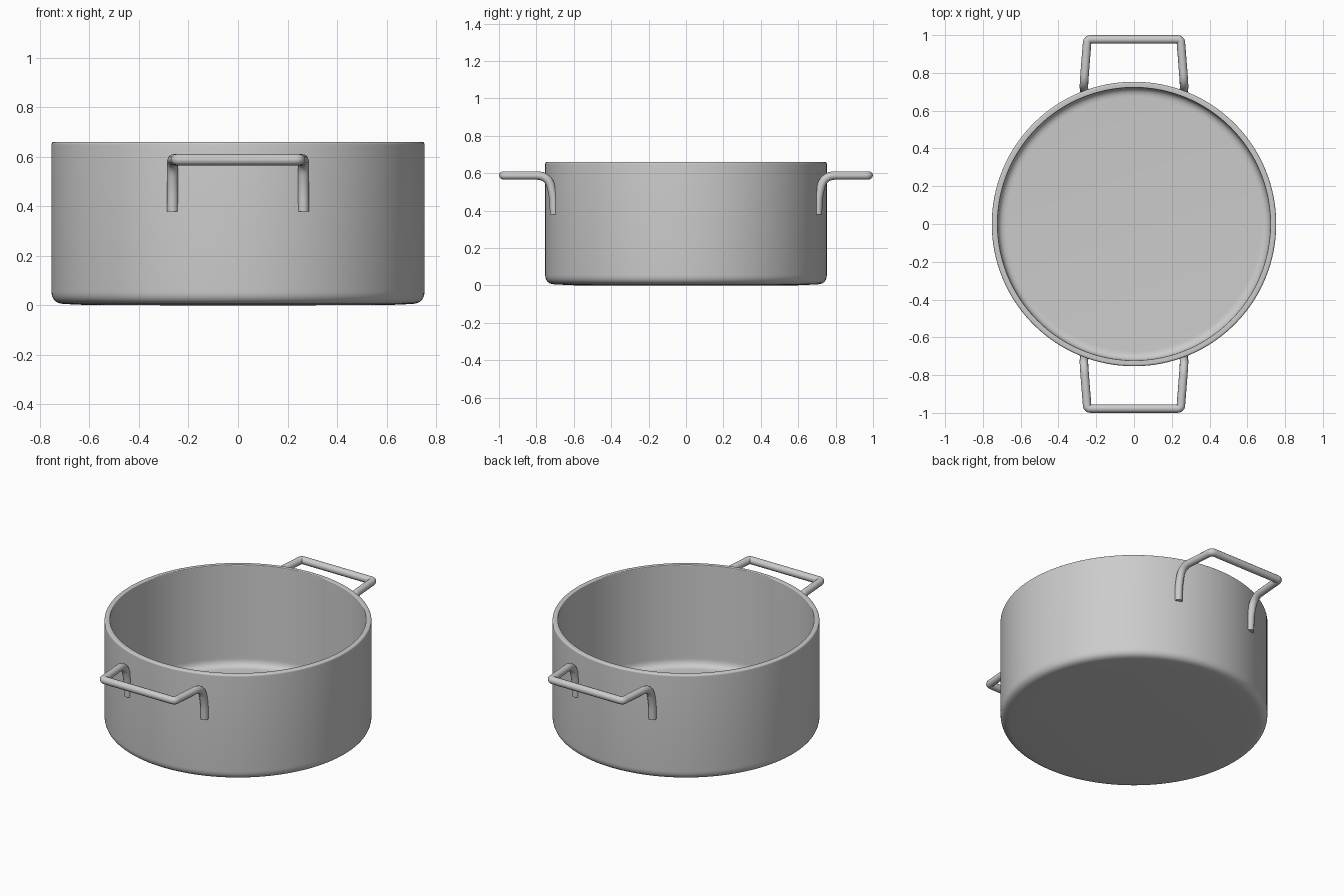
import bpy, bmesh, math
from mathutils import Vector

if "Cube" in bpy.data.objects:
    bpy.data.objects.remove(bpy.data.objects["Cube"])


def fillet(points, radii, steps=8):
    """Round each inner corner of a path; the radius is the cut-back length."""
    pts = [Vector(p) for p in points]
    out = [pts[0]]
    for i in range(1, len(pts) - 1):
        p, r = pts[i], radii[i]
        if r == 0:
            out.append(p)
            continue
        a = p + (pts[i - 1] - p).normalized() * r
        b = p + (pts[i + 1] - p).normalized() * r
        for k in range(steps + 1):
            t = k / steps
            out.append(a * (1 - t) ** 2 + p * 2 * t * (1 - t) + b * t * t)
    return out + [pts[-1]]


def smooth(obj, angle):
    bpy.ops.object.select_all(action='DESELECT')
    obj.select_set(True)
    bpy.context.view_layer.objects.active = obj
    bpy.ops.object.shade_smooth_by_angle(angle=math.radians(angle))


# Pot body: a turned profile, from outside base centre over the rim to the inside floor
profile = fillet(
    [(0, 0, 0), (0.60, 0, 0.001), (0.753, 0, 0.008), (0.753, 0, 0.66),
     (0.722, 0, 0.66), (0.722, 0, 0.03), (0, 0, 0.03)],
    [0, 0, 0.05, 0.012, 0.006, 0.05, 0])
bm = bmesh.new()
verts = [bm.verts.new(p) for p in profile]
edges = [bm.edges.new(pair) for pair in zip(verts, verts[1:])]
bmesh.ops.spin(bm, geom=verts + edges, cent=(0, 0, 0), axis=(0, 0, 1),
               angle=math.tau, steps=128)
bmesh.ops.remove_doubles(bm, verts=bm.verts, dist=0.0002)
bmesh.ops.recalc_face_normals(bm, faces=bm.faces)
mesh = bpy.data.meshes.new("pot_body")
bm.to_mesh(mesh)
bm.free()
body = bpy.data.objects.new("pot_body", mesh)
bpy.context.collection.objects.link(body)
smooth(body, 40)


# Handles: a bent rod with two feet against the wall
def handle(name, side):
    half = [(0.264, 0.705, 0.38), (0.264, 0.708, 0.47),
            (0.266, 0.735, 0.588), (0.247, 0.977, 0.588)]
    path = half + [(-x, y, z) for x, y, z in reversed(half)]
    radii = [0, 0.035, 0.065, 0.018, 0.018, 0.065, 0.035, 0]
    pts = fillet([(x * side, y * side, z) for x, y, z in path], radii)
    curve = bpy.data.curves.new(name, 'CURVE')
    curve.dimensions = '3D'
    curve.bevel_depth = 0.0225
    curve.bevel_resolution = 4
    curve.use_fill_caps = True
    spline = curve.splines.new('POLY')
    spline.points.add(len(pts) - 1)
    for sp, p in zip(spline.points, pts):
        sp.co = (*p, 1)
    obj = bpy.data.objects.new(name, curve)
    bpy.context.collection.objects.link(obj)
    bpy.ops.object.select_all(action='DESELECT')
    obj.select_set(True)
    bpy.context.view_layer.objects.active = obj
    bpy.ops.object.convert(target='MESH')
    smooth(bpy.context.view_layer.objects.active, 50)


handle("front_handle", -1)
handle("back_handle", 1)
